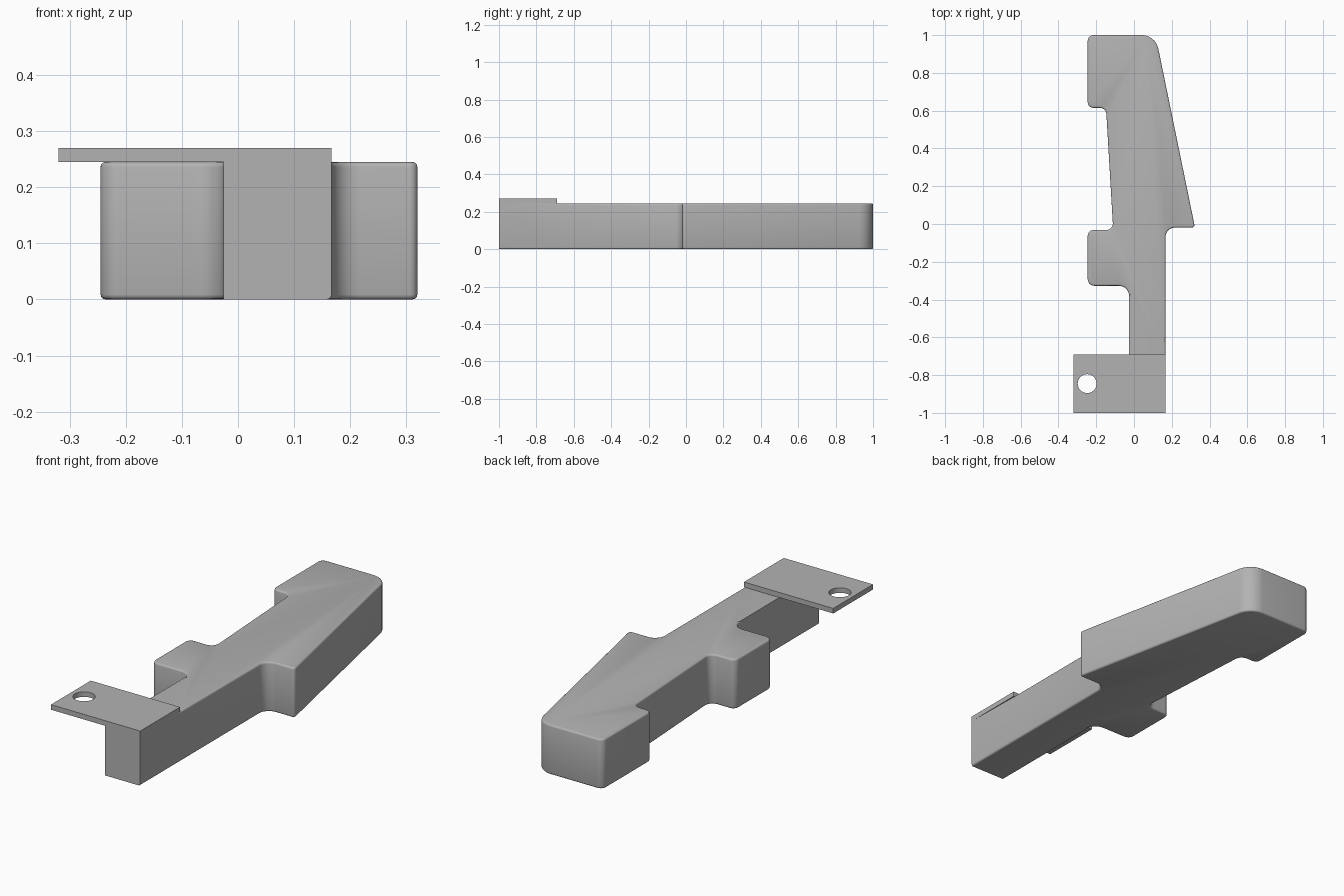
import bpy
import bmesh
import math
from mathutils import Vector

old = bpy.data.objects.get("Cube")
if old:
    bpy.data.objects.remove(old, do_unlink=True)

HEIGHT = 0.245      # top of the body
PLATE_BACK = -0.69  # rear edge of the plate
RIM = 0.009         # rounding of the body's rims

grey = bpy.data.materials.new("plain_grey")
grey.use_nodes = True
grey.diffuse_color = (0.45, 0.45, 0.45, 1)
grey.node_tree.nodes["Principled BSDF"].inputs["Base Color"].default_value = (0.45, 0.45, 0.45, 1)


def fillet(corners, steps=8):
    """Outline through (x, y, radius) corners, each rounded by an arc."""
    out = []
    for i, (x, y, r) in enumerate(corners):
        p = Vector((x, y))
        if r == 0:
            out.append(p)
            continue
        a = (Vector(corners[i - 1][:2]) - p).normalized()
        b = (Vector(corners[(i + 1) % len(corners)][:2]) - p).normalized()
        half = a.angle(b) / 2
        centre = p + (a + b).normalized() * r / math.sin(half)
        start = p + a * r / math.tan(half) - centre
        end = p + b * r / math.tan(half) - centre
        sweep = start.angle(end)
        for k in range(steps + 1):
            t = k / steps
            arc = start * math.sin((1 - t) * sweep) + end * math.sin(t * sweep)
            out.append(centre + arc / math.sin(sweep))
    return out


def prism(name, loops, z0, z1, rim_rule=None):
    """Extrude an outline, with optional hole loops, and round chosen rims."""
    bm = bmesh.new()
    edges = []
    for loop in loops:
        vs = [bm.verts.new((p.x, p.y, z0)) for p in loop]
        edges += [bm.edges.new((vs[i - 1], vs[i])) for i in range(len(vs))]
    if len(loops) == 1:
        bm.faces.new(vs)
    else:
        bmesh.ops.triangle_fill(bm, use_beauty=True, edges=edges)
    ext = bmesh.ops.extrude_face_region(bm, geom=bm.faces[:], use_keep_orig=True)
    for v in ext["geom"]:
        if isinstance(v, bmesh.types.BMVert):
            v.co.z = z1
    bmesh.ops.recalc_face_normals(bm, faces=bm.faces[:])
    if rim_rule:
        rims = [e for e in bm.edges if rim_rule(e)]
        bmesh.ops.bevel(bm, geom=rims, offset=RIM, segments=3, profile=0.5,
                        affect='EDGES', clamp_overlap=True)
        bmesh.ops.recalc_face_normals(bm, faces=bm.faces[:])
    mesh = bpy.data.meshes.new(name)
    bm.to_mesh(mesh)
    bm.free()
    mesh.materials.append(grey)
    obj = bpy.data.objects.new(name, mesh)
    bpy.context.collection.objects.link(obj)
    bpy.ops.object.select_all(action='DESELECT')
    obj.select_set(True)
    bpy.context.view_layer.objects.active = obj
    bpy.ops.object.shade_smooth_by_angle(angle=math.radians(35))
    return obj


def body_rim(edge):
    """Horizontal rims, except on the narrow stem's front, inner side and under the plate."""
    a, b = (v.co for v in edge.verts)
    mid = (a + b) / 2
    if abs(a.z - b.z) > 0.001 or mid.y < -0.99:
        return False
    if mid.y < -0.4 and mid.x < 0.1:
        return False
    return not (mid.z > 0.1 and mid.y < PLATE_BACK)


# Body: wedge-shaped rear, side lug and narrow front stem
outline = fillet([
    (-0.245, 1.0, 0.03), (-0.245, 0.615, 0.03), (-0.148, 0.615, 0.035),
    (-0.11, -0.032, 0.035), (-0.245, -0.032, 0.03), (-0.245, -0.327, 0.035),
    (-0.026, -0.327, 0.055), (-0.026, -1.0, 0), (0.167, -1.0, 0),
    (0.167, PLATE_BACK, 0), (0.167, -0.019, 0.05), (0.323, -0.019, 0.014),
    (0.114, 1.0, 0.09),
])
prism("body", [outline], 0, HEIGHT, body_rim)

# Thin mounting plate with a round hole
plate = [Vector(p) for p in ((-0.32, -1), (0.167, -1), (0.167, PLATE_BACK), (-0.32, PLATE_BACK))]
hole = [Vector((-0.248 + 0.05 * math.cos(t), -0.845 + 0.05 * math.sin(t)))
        for t in (math.tau * i / 32 for i in range(32))]
prism("mounting_plate", [plate, hole], HEIGHT, 0.27)
